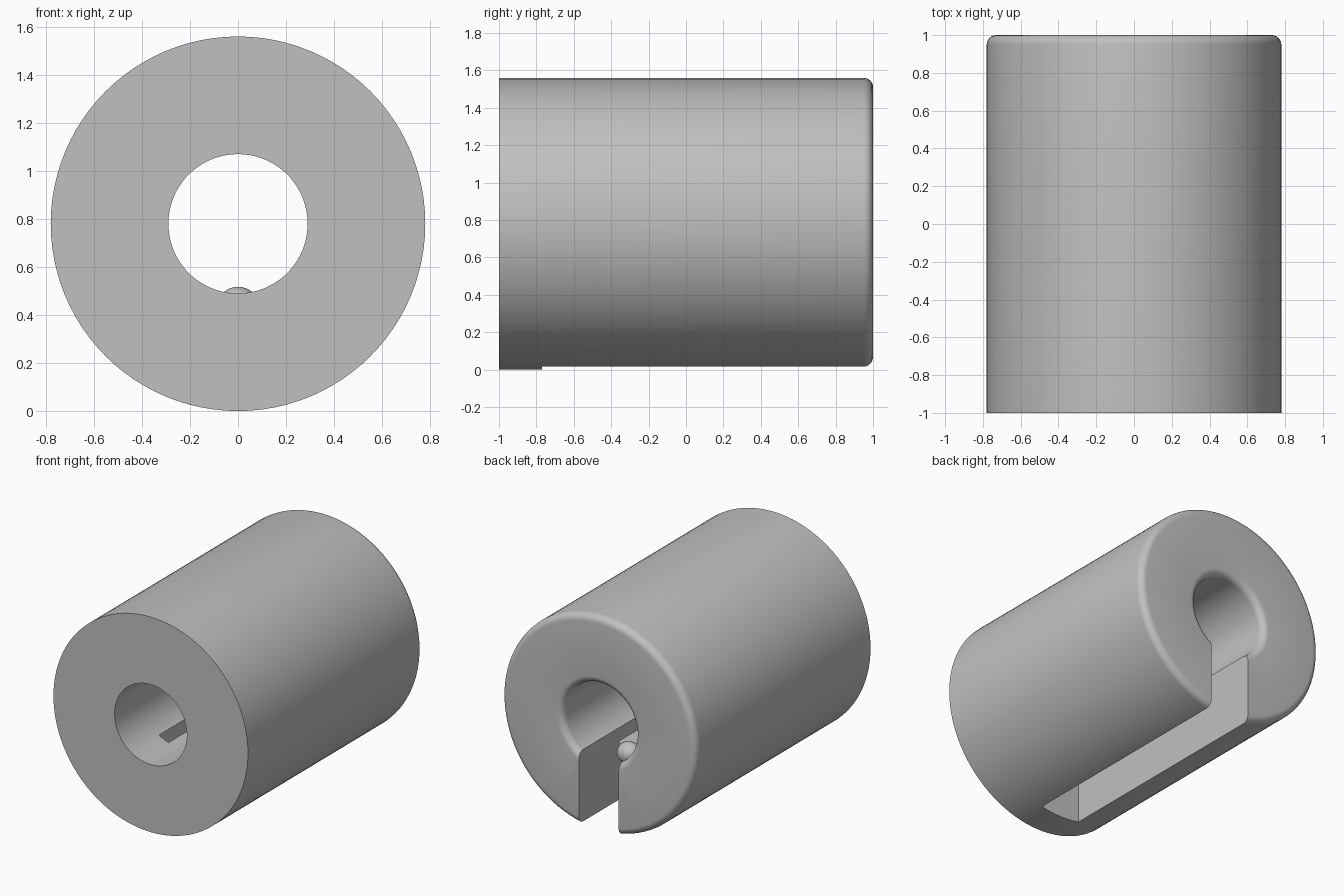
import bpy, bmesh, math
from mathutils import Matrix, Vector

if "Cube" in bpy.data.objects:
    bpy.data.objects.remove(bpy.data.objects["Cube"])

R, BORE, FILLET = 0.78, 0.29, 0.05   # outer radius, bore radius, back edge rounding
SLOT, FINGER = 0.16, 0.085           # half widths
UNDER = 0.37                         # radius of the finger's underside

grey = bpy.data.materials.new("plain grey")
grey.use_nodes = True
colour = (0.53, 0.53, 0.53, 1)
grey.diffuse_color = colour
grey.node_tree.nodes["Principled BSDF"].inputs["Base Color"].default_value = colour


def make(name, bm):
    bmesh.ops.recalc_face_normals(bm, faces=bm.faces)
    mesh = bpy.data.meshes.new(name)
    bm.to_mesh(mesh)
    bm.free()
    mesh.materials.append(grey)
    ob = bpy.data.objects.new(name, mesh)
    bpy.context.collection.objects.link(ob)
    return ob


def activate(ob):
    bpy.ops.object.select_all(action='DESELECT')
    ob.select_set(True)
    bpy.context.view_layer.objects.active = ob


def smooth(ob):
    activate(ob)
    bpy.ops.object.shade_smooth_by_angle(angle=math.radians(30))


def box(name, y0, y1, z0, z1):
    bm = bmesh.new()
    size = Matrix.Diagonal((2 * SLOT, y1 - y0, z1 - z0, 1))
    place = Matrix.Translation((0, (y0 + y1) / 2, (z0 + z1) / 2))
    bmesh.ops.create_cube(bm, size=1, matrix=place @ size)
    ob = make(name, bm)
    ob.hide_render = True
    return ob


# Tube: lathed wall section with both back edges rounded
section = [(BORE, -1), (R, -1)]
steps = [math.radians(a) for a in range(0, 91, 15)]
section += [(R - FILLET + FILLET * math.cos(a), 1 - FILLET + FILLET * math.sin(a)) for a in steps]
section += [(BORE + FILLET - FILLET * math.cos(a), 1 - FILLET + FILLET * math.sin(a))
            for a in reversed(steps)]
bm = bmesh.new()
verts = [bm.verts.new((0, y, R + r)) for r, y in section]
edges = [bm.edges.new((v, verts[i - 1])) for i, v in enumerate(verts)]
bmesh.ops.spin(bm, geom=verts + edges, cent=(0, 0, R), axis=(0, 1, 0),
               angle=math.tau, steps=96, use_duplicate=False)
bmesh.ops.remove_doubles(bm, verts=bm.verts, dist=0.0001)
tube = make("tube_body", bm)

# Slot: open underside, then the gaps beside the finger, leaving its root
for cutter in (box("slot_cutter", -0.77, 1.1, -0.1, R - UNDER),
               box("gap_cutter", -0.675, 1.1, -0.15, R - 0.1)):
    activate(tube)
    mod = tube.modifiers.new("cut", 'BOOLEAN')
    mod.operation = 'DIFFERENCE'
    mod.solver = 'EXACT'
    mod.object = cutter
    bpy.ops.object.modifier_apply(modifier=mod.name)
    bpy.data.objects.remove(cutter)
smooth(tube)

# Spring finger: strip following the bore, rooted at the front of the slot
bm = bmesh.new()
xs = [FINGER * i / 4 for i in range(-4, 5)]
outline = [(x, R - math.sqrt(BORE ** 2 - x ** 2)) for x in xs]
outline += [(FINGER, R - UNDER), (-FINGER, R - UNDER)]
face = bm.faces.new([bm.verts.new((x, -0.68, z)) for x, z in outline])
ext = bmesh.ops.extrude_face_region(bm, geom=[face], use_keep_orig=True)
tip = [g for g in ext["geom"] if isinstance(g, bmesh.types.BMVert)]
bmesh.ops.translate(bm, verts=tip, vec=Vector((0, 1.34, 0)))
smooth(make("spring_finger", bm))

# Rounded catch at the finger tip, rising slightly into the bore
bm = bmesh.new()
shape = Matrix.Translation((0, 0.65, R - 0.34)) @ Matrix.Diagonal((FINGER, 0.075, 0.0775, 1))
bmesh.ops.create_uvsphere(bm, u_segments=32, v_segments=16, radius=1, matrix=shape)
smooth(make("finger_catch", bm))
